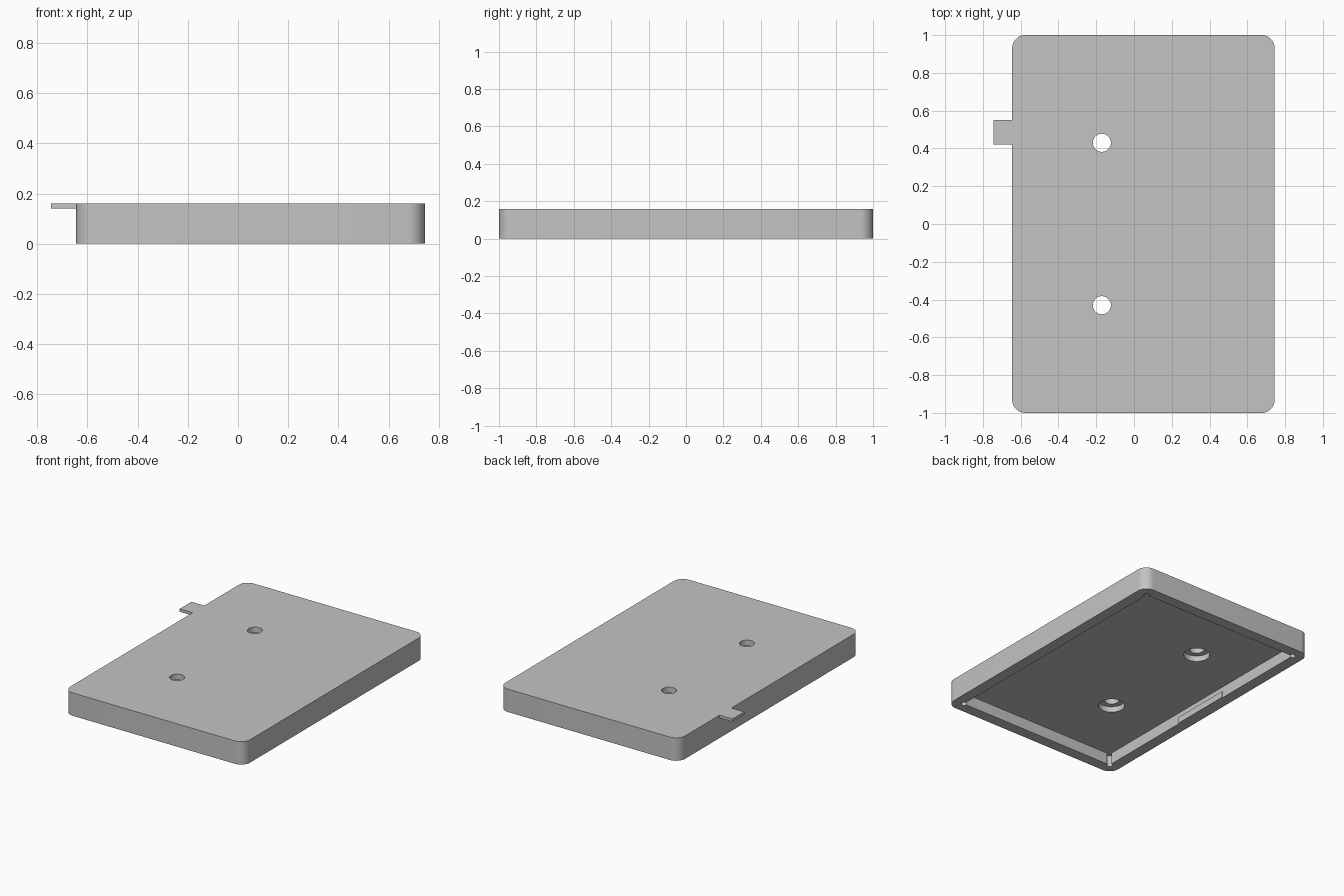
import bpy, bmesh
from math import cos, sin, radians

cube = bpy.data.objects.get("Cube")
if cube:
    bpy.data.objects.remove(cube, do_unlink=True)

grey = bpy.data.materials.new("plain grey")
grey.use_nodes = True
COLOUR = (0.55, 0.55, 0.55, 1)
grey.diffuse_color = COLOUR
grey.node_tree.nodes["Principled BSDF"].inputs["Base Color"].default_value = COLOUR

CX, HX, HY, HEIGHT = 0.05, 0.695, 1.0, 0.16   # body centre and half sizes
WALL, FLOOR = 0.078, 0.08                     # rim width, cavity depth
HOLES = [(-0.17, 0.43), (-0.17, -0.43)]


def prism(name, points, z0, z1):
    """Extrude a flat outline from z0 to z1."""
    bm = bmesh.new()
    face = bm.faces.new([bm.verts.new((x, y, z0)) for x, y in points])
    top = bmesh.ops.extrude_face_region(bm, geom=[face])["geom"]
    for v in top:
        if isinstance(v, bmesh.types.BMVert):
            v.co.z = z1
    bmesh.ops.recalc_face_normals(bm, faces=bm.faces[:])
    mesh = bpy.data.meshes.new(name)
    bm.to_mesh(mesh)
    bm.free()
    mesh.materials.append(grey)
    obj = bpy.data.objects.new(name, mesh)
    bpy.context.collection.objects.link(obj)
    return obj


def corner_outline(hx, hy, radius, start, end, steps):
    """Rectangle outline with an arc about each of the points (+-hx, +-hy)."""
    points = []
    for i, (sx, sy) in enumerate([(1, 1), (-1, 1), (-1, -1), (1, -1)]):
        for k in range(steps + 1):
            a = radians(start + 90 * i + (end - start) * k / steps)
            points.append((CX + sx * hx + radius * cos(a), sy * hy + radius * sin(a)))
    return points


def circle(x, y, radius, n=40):
    return [(x + radius * cos(radians(360 * k / n)), y + radius * sin(radians(360 * k / n)))
            for k in range(n)]


def box(x0, x1, y0, y1):
    return [(x0, y0), (x1, y0), (x1, y1), (x0, y1)]


def cut(target, cutter):
    cutter.hide_render = True
    mod = target.modifiers.new("cut", 'BOOLEAN')
    mod.operation = 'DIFFERENCE'
    mod.solver = 'EXACT'
    mod.object = cutter
    bpy.ops.object.select_all(action='DESELECT')
    bpy.context.view_layer.objects.active = target
    target.select_set(True)
    bpy.ops.object.modifier_apply(modifier=mod.name)
    bpy.data.objects.remove(cutter, do_unlink=True)


# Rounded slab
R = 0.07
cover = prism("cover_body", corner_outline(HX - R, HY - R, R, 0, 90, 10), 0, HEIGHT)

# Cavity open at the bottom, with round reliefs in its corners
cut(cover, prism("cavity_cutter",
                 corner_outline(HX - WALL, HY - WALL, 0.02, -90, 180, 15), -0.1, FLOOR))

# Screw holes, counterbored from below
for x, y in HOLES:
    cut(cover, prism("counterbore_cutter", circle(x, y, 0.085), -0.1, 0.12))
    cut(cover, prism("hole_cutter", circle(x, y, 0.048), -0.1, 0.3))

bpy.ops.object.shade_smooth_by_angle(angle=radians(35))

# Flat tab on the side, flush with the top
prism("side_tab", box(-0.745, CX - HX, 0.42, 0.55), 0.14, HEIGHT)

# Shallow catch lip on the inside of the wall
inner = CX - HX + WALL
prism("inner_lip", box(inner, inner + 0.006, -0.22, 0.22), 0, 0.045)
